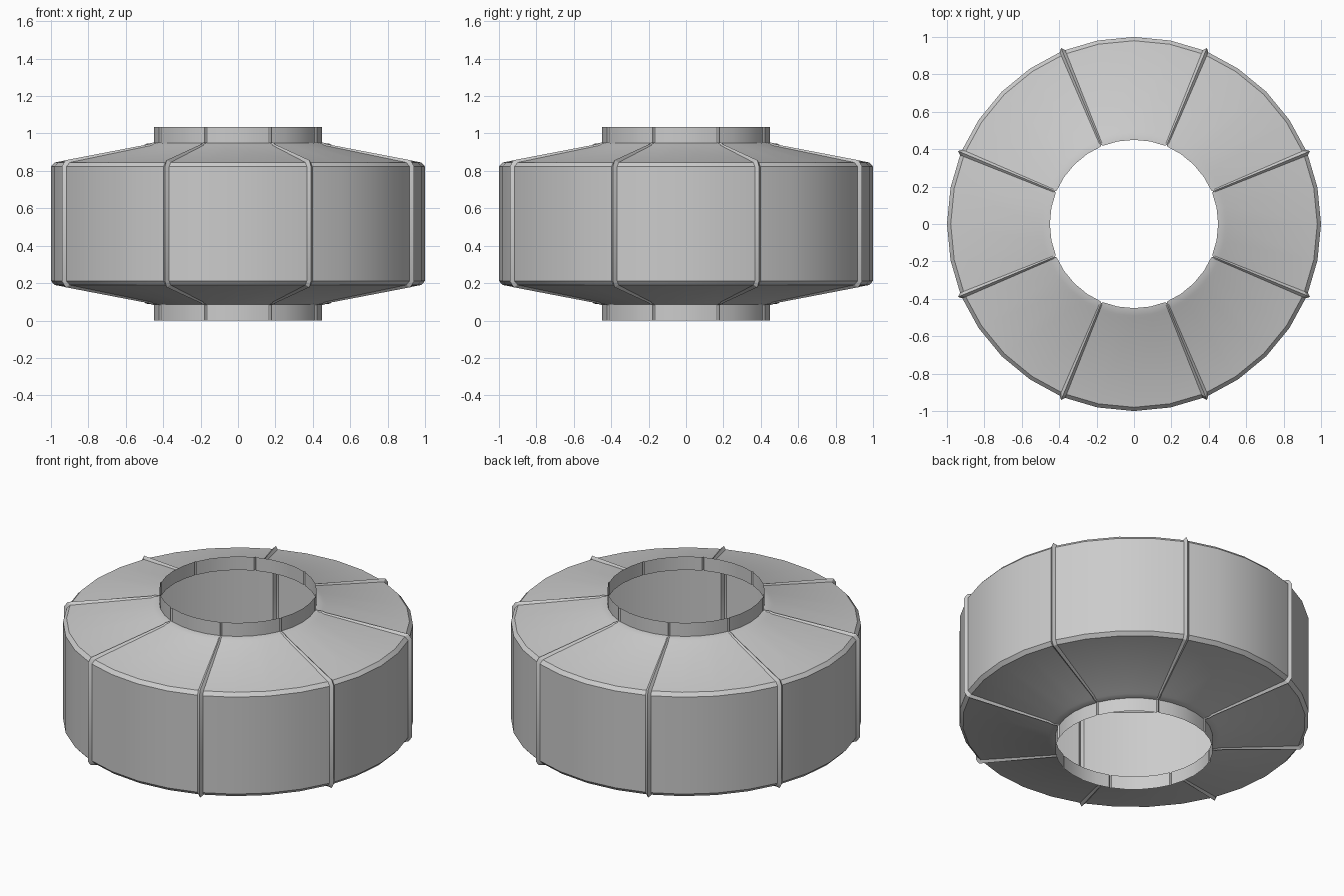
import bpy, bmesh
from math import cos, sin, radians

if "Cube" in bpy.data.objects:
    bpy.data.objects.remove(bpy.data.objects["Cube"])

MID = 0.5175          # mirror height of the drum
HALF_RIB = 0.9        # half width of a rib in degrees

# Upper half of the profile: radius, height, rib offset outward, rib offset upward
upper = [
    (1.00, 0.823, 0.018, 0.004),   # drum wall top
    (0.98, 0.845, 0.018, 0.012),   # chamfer
    (0.505, 0.936, 0.003, 0.008),  # cone inner edge
    (0.49, 0.945, 0.003, 0.006),   # collar step
    (0.45, 0.950, 0.008, 0.003),   # neck foot
    (0.45, 1.035, 0.008, 0.0),     # neck rim
]
lower = [(r, 2 * MID - z, dr, -dz) for r, z, dr, dz in reversed(upper)]
profile = lower + upper

# Angles of the columns: 32 sides, with a raised seam rib every 45 degrees
columns = []
for i in range(32):
    a = i * 11.25
    if i % 4 == 2:
        columns += [(a - HALF_RIB, 0), (a, 1), (a + HALF_RIB, 0)]
    else:
        columns.append((a, 0))

# Hollow drum shell with ribs pressed into the sheet
bm = bmesh.new()
grid = []
for angle, rib in columns:
    t = radians(angle)
    grid.append([bm.verts.new(((r + rib * dr) * cos(t), (r + rib * dr) * sin(t), z + rib * dz))
                 for r, z, dr, dz in profile])
n = len(grid)
for i in range(n):
    a, b = grid[i], grid[(i + 1) % n]
    for j in range(len(profile) - 1):
        bm.faces.new((a[j], b[j], b[j + 1], a[j + 1]))

mesh = bpy.data.meshes.new("drum_shell")
bm.to_mesh(mesh)
bm.free()
shell = bpy.data.objects.new("drum_shell", mesh)
bpy.context.collection.objects.link(shell)

# Smooth wall and cones, crisp ribs and rims
bpy.context.view_layer.objects.active = shell
shell.select_set(True)
bpy.ops.object.shade_smooth_by_angle(angle=radians(25))
